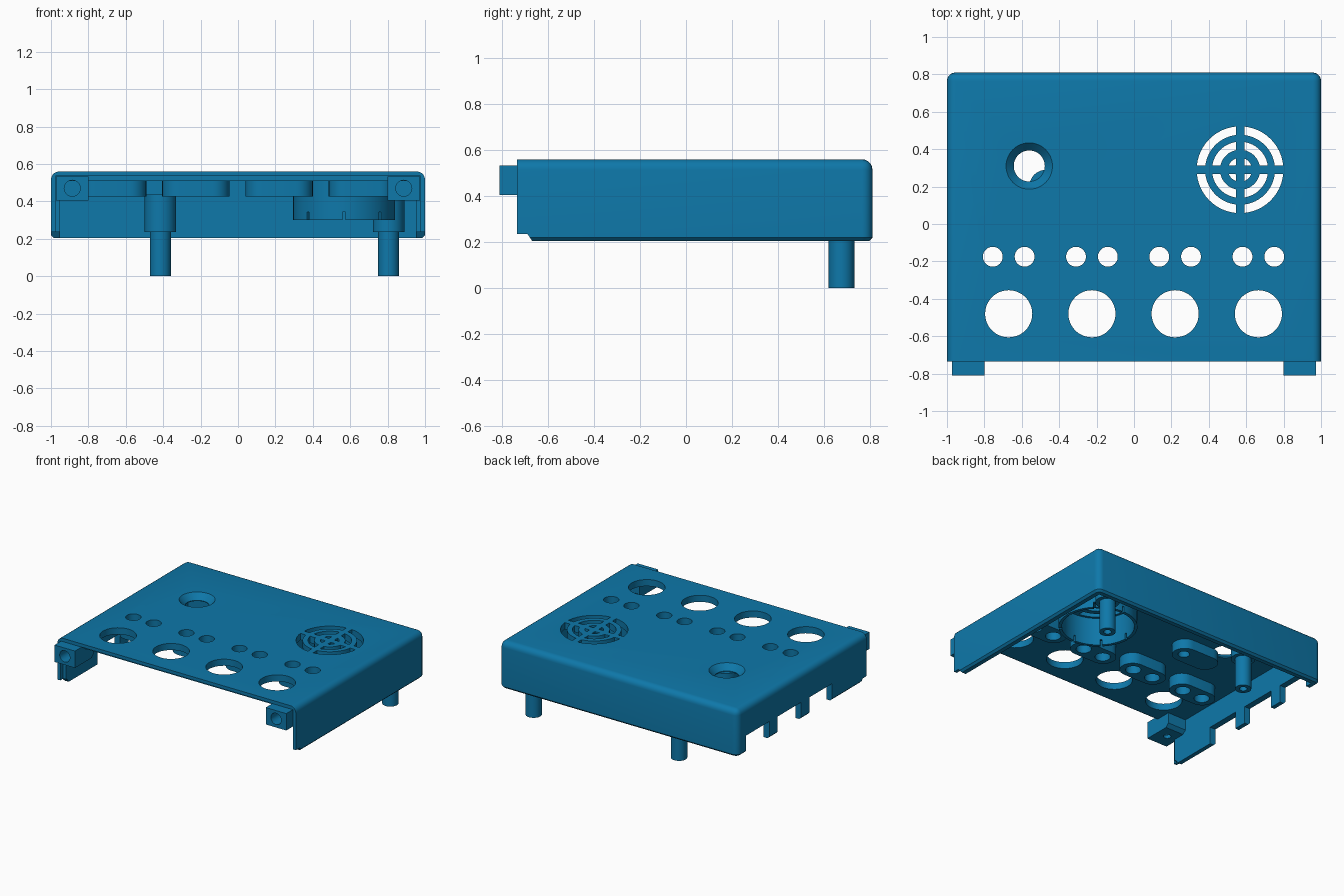
import bpy, bmesh, math

if "Cube" in bpy.data.objects:
    bpy.data.objects.remove(bpy.data.objects["Cube"])

blue = bpy.data.materials.new("plastic blue")
blue.diffuse_color = (0.0044, 0.188, 0.40, 1)
blue.use_nodes = True
blue.node_tree.nodes["Principled BSDF"].inputs["Base Color"].default_value = blue.diffuse_color


def make(name, bm):
    bmesh.ops.recalc_face_normals(bm, faces=bm.faces)
    me = bpy.data.meshes.new(name)
    bm.to_mesh(me)
    bm.free()
    ob = bpy.data.objects.new(name, me)
    bpy.context.collection.objects.link(ob)
    me.materials.append(blue)
    return ob


def prism(name, pts, lo, hi, axis="Z"):
    """Extrude a 2D outline along an axis; X takes (y, z), Y takes (x, z)."""
    place = {"Z": lambda a, b, c: (a, b, c), "X": lambda a, b, c: (c, a, b),
             "Y": lambda a, b, c: (a, c, b)}[axis]
    bm = bmesh.new()
    rings = [[bm.verts.new(place(a, b, h)) for a, b in pts] for h in (lo, hi)]
    n = len(pts)
    bm.faces.new(rings[0])
    bm.faces.new(rings[1][::-1])
    for i in range(n):
        j = (i + 1) % n
        bm.faces.new((rings[0][i], rings[0][j], rings[1][j], rings[1][i]))
    return make(name, bm)


def box(name, x0, x1, y0, y1, z0, z1):
    return prism(name, [(x0, y0), (x1, y0), (x1, y1), (x0, y1)], z0, z1)


def arc(cx, cy, r, a0, a1, n):
    return [(cx + r * math.cos(a0 + (a1 - a0) * i / n),
             cy + r * math.sin(a0 + (a1 - a0) * i / n)) for i in range(n + 1)]


def disc(cx, cy, r, lo, hi, axis="Z", n=40):
    return prism("cylinder", arc(cx, cy, r, 0, math.tau, n)[:-1], lo, hi, axis)


def stadium(name, cx, cy, half, r, lo, hi):
    q = math.pi / 2
    pts = arc(cx + half - r, cy, r, -q, q, 16) + arc(cx - half + r, cy, r, q, 3 * q, 16)
    return prism(name, pts, lo, hi)


def cut(ob, cutters):
    for c in cutters:
        m = ob.modifiers.new("cut", "BOOLEAN")
        m.operation, m.solver, m.object = "DIFFERENCE", "EXACT", c
        bpy.context.view_layer.objects.active = ob
        bpy.ops.object.modifier_apply(modifier=m.name)
        bpy.data.objects.remove(c, do_unlink=True)


def named(ob, name):
    ob.name = ob.data.name = name
    return ob


# Shell: rounded outer block, hollowed and opened at front and bottom
bm = bmesh.new()
bmesh.ops.create_cube(bm, size=1)
for v in bm.verts:
    v.co = (v.co.x * 2, -1.0 if v.co.y < 0 else 0.81, 0.205 if v.co.z < 0 else 0.56)
soft = [e for e in bm.edges
        if all(v.co.z > 0.5 for v in e.verts) or all(v.co.y > 0.5 for v in e.verts)]
soft = [e for e in soft if not all(v.co.z < 0.3 for v in e.verts)
        and not all(v.co.y < -0.9 for v in e.verts)]
bmesh.ops.bevel(bm, geom=soft, offset=0.045, segments=5, profile=0.5, affect="EDGES")
low = [e for e in bm.edges if all(v.co.z < 0.21 for v in e.verts)
       and not all(v.co.y < -0.9 for v in e.verts)]
bmesh.ops.bevel(bm, geom=low, offset=0.015, segments=1, affect="EDGES")
shell = make("shell", bm)

cutters = [
    box("front_trim", -2, 2, -2, -0.735, -1, 2),
    box("cavity", -0.953, 0.953, -2, 0.763, -1, 0.51),
    box("front_lip", -0.976, 0.976, -2, -0.70, -1, 0.535),
    prism("front_foot", [(-2, -1), (-0.65, -1), (-0.668, 0.205), (-0.688, 0.235), (-2, 0.235)],
          -2, 2, "X"),
]
# Cable notches in the left wall, leaving narrow tabs
for y0, y1 in ((-0.32, -0.05), (0.05, 0.33), (0.43, 0.71)):
    cutters.append(box("notch", -1.1, -0.9, y0, y1, 0, 0.335))
# Knob holes and light holes
centres = (-0.67, -0.225, 0.22, 0.665)
for c in centres:
    cutters.append(disc(c, -0.48, 0.126, 0.4, 0.7, n=48))
    for s in (-1, 1):
        cutters.append(disc(c + s * 0.085, -0.175, 0.053, 0.4, 0.7))
# Countersunk opening
bm = bmesh.new()
bmesh.ops.create_cone(bm, cap_ends=True, segments=48, radius1=0.083, radius2=0.125, depth=0.045)
bmesh.ops.translate(bm, verts=bm.verts, vec=(-0.56, 0.31, 0.5385))
cutters += [make("sink", bm), disc(-0.56, 0.31, 0.083, 0.4, 0.7, n=48)]
# Grille made of quarter slots
gx, gy, bar = 0.567, 0.29, 0.0225
for r0, r1 in ((0.034, 0.064), (0.107, 0.150), (0.187, 0.232)):
    a0, a1 = math.asin(bar / r0), math.asin(bar / r1)
    for k in range(4):
        q = k * math.pi / 2
        pts = arc(gx, gy, r1, q + a1, q + math.pi / 2 - a1, 12)
        pts += arc(gx, gy, r0, q + math.pi / 2 - a0, q + a0, 12)
        cutters.append(prism("slot", pts, 0.4, 0.7))
cut(shell, cutters)

# Light holders under the top
for i, c in enumerate(centres):
    holder = stadium(f"light_holder_{i + 1}", c, -0.175, 0.18, 0.09, 0.425, 0.511)
    cut(holder, [disc(c + s * 0.085, -0.175, 0.053, 0.3, 0.6) for s in (-1, 1)])

# Spare screw block under the top
block = stadium("screw_block", -0.38, 0.2, 0.18, 0.09, 0.435, 0.511)
cut(block, [disc(-0.28, 0.2, 0.04, 0.3, 0.49)])

# Speaker ring with small slots in its lower rim
ring = named(disc(gx, gy, 0.272, 0.30, 0.512, n=64), "speaker_ring")
slots = [disc(gx, gy, 0.25, 0.2, 0.6, n=64)]
for k in range(8):
    a = k * math.pi / 4
    ux, uy = math.cos(a), math.sin(a)
    pts = [(gx + ux * r - uy * w, gy + uy * r + ux * w)
           for r, w in ((0.22, -0.007), (0.3, -0.007), (0.3, 0.007), (0.22, 0.007))]
    slots.append(prism("rim_slot", pts, 0.2, 0.342))
cut(ring, slots)

# Rear posts: thick upper sleeve and slim hollow foot
for side, x in (("left", -0.415), ("right", 0.805)):
    sleeve = named(disc(x, 0.675, 0.084, 0.235, 0.511), f"{side}_post_sleeve")
    post = named(disc(x, 0.675, 0.056, 0, 0.3), f"{side}_post")
    cut(sleeve, [disc(x, 0.675, 0.054, 0.1, 0.29)])
    cut(post, [disc(x, 0.675, 0.027, -0.1, 0.25, n=24)])

# Front screw lugs
for side, s in (("left", -1), ("right", 1)):
    x0, x1 = sorted((s * 0.80, s * 0.972))
    lug = prism(f"{side}_lug", [(-0.81, 0.405), (-0.61, 0.405), (-0.585, 0.43),
                                (-0.585, 0.512), (-0.69, 0.512), (-0.69, 0.533),
                                (-0.81, 0.533)], x0, x1, "X")
    cut(lug, [disc(s * 0.886, 0.47, 0.043, -0.9, -0.66, "Y"),
              disc(s * 0.886, -0.70, 0.026, 0.3, 0.46, n=24)])

# Smooth the curves, keep the edges crisp
for ob in bpy.context.collection.objects:
    ob.select_set(True)
bpy.context.view_layer.objects.active = shell
bpy.ops.object.shade_smooth_by_angle(angle=math.radians(30))
